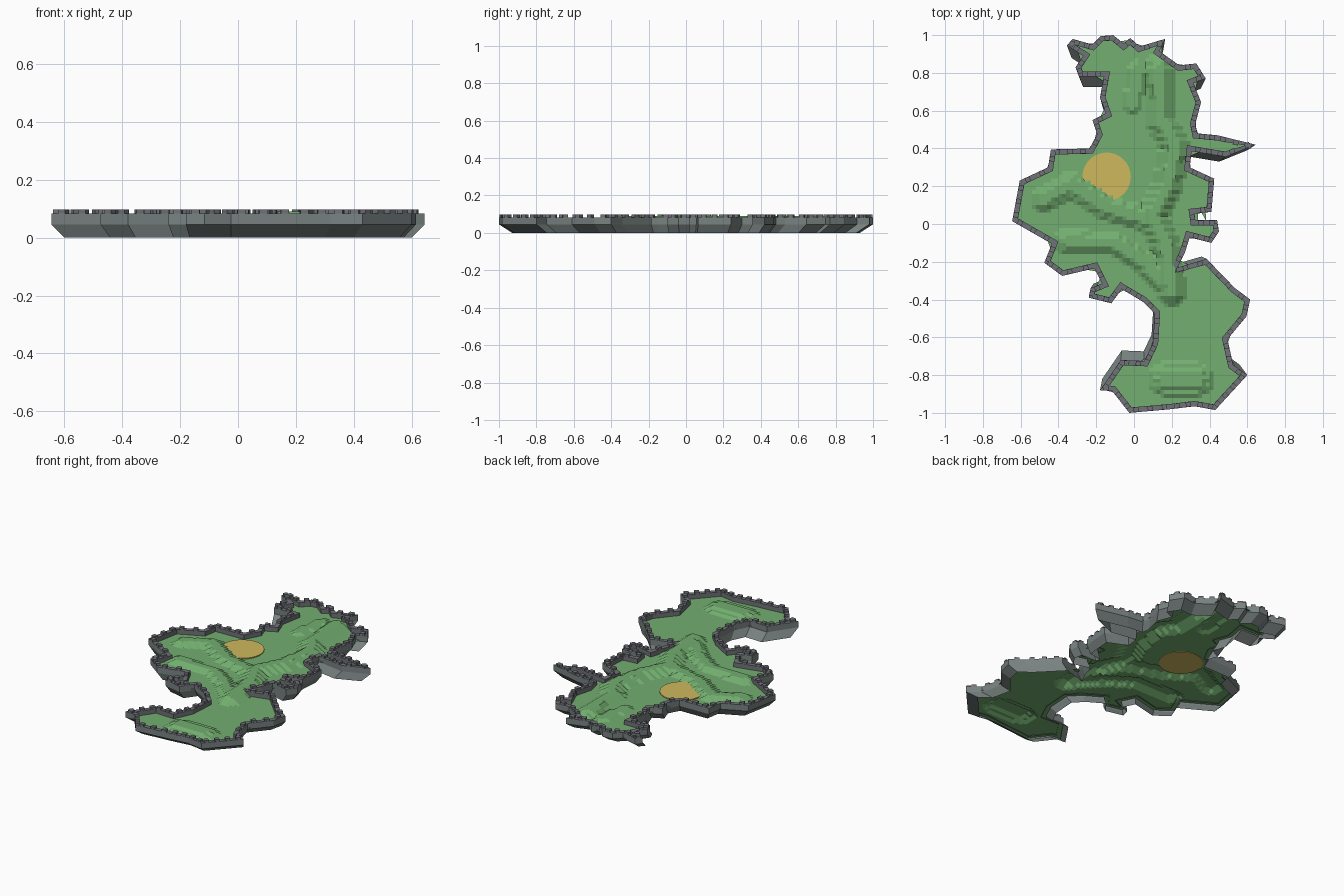
import bpy, bmesh, math
from mathutils import Vector
from mathutils.geometry import intersect_point_line

if "Cube" in bpy.data.objects:
    bpy.data.objects.remove(bpy.data.objects["Cube"])


def material(name, rgb):
    m = bpy.data.materials.new(name)
    m.diffuse_color = (*rgb, 1)
    m.use_nodes = True
    m.node_tree.nodes["Principled BSDF"].inputs["Base Color"].default_value = m.diffuse_color
    return m


GRASS = material("grass_green", (0.17, 0.425, 0.16))
ROCK = material("rock_grey", (0.19, 0.225, 0.22))
STONE = material("wall_grey", (0.165, 0.17, 0.19))
GOLD = material("marker_gold", (0.62, 0.48, 0.11))

# Coast outline, clockwise from the north-west corner
COAST = [Vector(p) for p in [
    (-.355, .945), (-.325, .98), (-.22, .95), (-.175, .995), (-.11, 1.0), (-.055, .955), (-.02, .985),
    (.03, .94), (.165, .98), (.135, .915), (.24, .84), (.33, .85), (.38, .77), (.315, .745),
    (.355, .645), (.325, .53), (.335, .48), (.44, .47), (.645, .42), (.485, .355), (.305, .385),
    (.295, .30), (.425, .24), (.41, .065), (.32, .055), (.325, .02), (.44, .02), (.45, -.04),
    (.41, -.1), (.295, -.07), (.27, -.15), (.23, -.23), (.385, -.185), (.535, -.34), (.615, -.4),
    (.595, -.49), (.495, -.61), (.525, -.745), (.6, -.80), (.43, -.985), (.32, -.965), (.2, -.98),
    (-.025, -1.0), (-.115, -.885), (-.18, -.88), (-.07, -.72), (.055, -.725), (.1, -.63), (.11, -.475),
    (.045, -.41), (-.065, -.345), (-.12, -.42), (-.24, -.39), (-.23, -.34), (-.17, -.315),
    (-.21, -.235), (-.38, -.275), (-.475, -.205), (-.435, -.105), (-.645, .015), (-.605, .23),
    (-.455, .30), (-.44, .395), (-.235, .40), (-.195, .475), (-.22, .55), (-.15, .585),
    (-.18, .67), (-.16, .78), (-.29, .78), (-.31, .83), (-.27, .89)]]
N = len(COAST)

# Hill ridge lines: (half width, peak height, points)
RIDGES = [
    (.06, .013, [(.02, .82), (-.01, .64)]),
    (.08, .036, [(.13, .82), (.14, .55), (.22, .42), (.18, .22), (.1, .04), (.17, -.12), (.2, -.36)]),
    (.07, .025, [(-.48, .13), (-.33, .21), (-.15, .09), (.05, .03)]),
    (.065, .025, [(-.36, -.09), (-.1, -.1), (.05, -.2), (.2, -.36)]),
    (.10, .025, [(.17, -.82), (.33, -.82)]),
]
STEP = .012
LAND = .055


def seg_point(p, a, b):
    q, t = intersect_point_line(p, a, b)
    return a if t <= 0 else b if t >= 1 else Vector(q[:2])


def inside(p):
    hit = False
    for i in range(N):
        a, b = COAST[i - 1], COAST[i]
        if (a.y > p.y) != (b.y > p.y) and p.x < a.x + (p.y - a.y) * (b.x - a.x) / (b.y - a.y):
            hit = not hit
    return hit


def relief(p):
    h = 0
    for w, top, pts in RIDGES:
        for a, b in zip(pts, pts[1:]):
            d = (p - seg_point(p, Vector(a), Vector(b))).length
            h = max(h, top * min(1, max(0, 1.5 * (1 - d / w))))
    return round(h / STEP) * STEP


def make(name, verts, faces, mat, fix=True):
    me = bpy.data.meshes.new(name)
    me.from_pydata(verts, [], faces)
    if fix:
        bm = bmesh.new()
        bm.from_mesh(me)
        bmesh.ops.recalc_face_normals(bm, faces=bm.faces)
        bm.to_mesh(me)
        bm.free()
    me.materials.append(mat)
    ob = bpy.data.objects.new(name, me)
    bpy.context.collection.objects.link(ob)
    return ob


def rings(name, loops, mat):
    """Join loops of N points with quads; faces look outward from the coast."""
    verts = [v for lp in loops for v in lp]
    faces = []
    for r in range(len(loops) - 1):
        for i in range(N):
            j = (i + 1) % N
            faces.append((r * N + j, r * N + i, (r + 1) * N + i, (r + 1) * N + j))
    return make(name, verts, faces, mat, False)


# Terraced land: one sheet, a grid kept inside the coast with edge points pulled onto it
CELL = .02
NX, NY = 66, 102
grid, within = {}, {}
for i in range(NX + 1):
    for j in range(NY + 1):
        p = Vector(((i - NX / 2) * CELL, (j - NY / 2) * CELL))
        grid[i, j], within[i, j] = p, inside(p)
index, verts, faces = {}, [], []
for i in range(NX):
    for j in range(NY):
        corners = [(i, j), (i + 1, j), (i + 1, j + 1), (i, j + 1)]
        if not any(within[c] for c in corners):
            continue
        for c in corners:
            if c not in index:
                p = grid[c]
                z = relief(p)
                if not within[c]:
                    p = min((seg_point(p, COAST[k - 1], COAST[k]) for k in range(N)),
                            key=lambda q: (q - grid[c]).length)
                    z = 0
                index[c] = len(verts)
                verts.append((p.x, p.y, z + LAND))
        faces.append([index[c] for c in corners])
make("land", verts, faces, GRASS, False)


# Mitred inner line of the wall
THICK = .028


def inward(a, b):
    d = (b - a).normalized()
    return Vector((d.y, -d.x))


inner = []
for i in range(N):
    n1 = inward(COAST[i - 1], COAST[i])
    n2 = inward(COAST[i], COAST[(i + 1) % N])
    m = (n1 + n2).normalized()
    inner.append(COAST[i] + m * min(THICK / max(m.dot(n1), .1), THICK * 2))


def level(loop, z, s=1):
    return [(p.x * s, p.y * s, z) for p in loop]


# Cliff flaring out from the base, then the upright wall and its walk
rings("cliff", [level(COAST, 0, .93), level(COAST, .046)], ROCK)
rings("rampart_face", [level(COAST, .046), level(COAST, .0835)], ROCK)
rings("rampart_walk", [level(COAST, .0835), level(inner, .0835), level(inner, .05)], STONE)

# Battlements spaced along every stretch of wall
mv, mf = [], []
for i in range(N):
    a, b = COAST[i], COAST[(i + 1) % N]
    n, length = inward(a, b), (b - a).length
    d = (b - a).normalized()
    count = max(1, round(length / .07))
    for k in range(count):
        c = a + d * (length * (k + .5) / count)
        base = len(mv)
        for z in (.083, .097):
            for s, t in ((-1, 0), (1, 0), (1, 1), (-1, 1)):
                q = c + d * (s * .014) + n * (t * .026 + .001)
                mv.append((q.x, q.y, z))
        mf += [[base + v for v in f] for f in
               ((0, 1, 2, 3), (4, 5, 6, 7), (0, 1, 5, 4), (1, 2, 6, 5), (2, 3, 7, 6), (3, 0, 4, 7))]
make("battlements", mv, mf, STONE)

# Thin round marker lying through the land sheet
bpy.ops.mesh.primitive_cylinder_add(vertices=48, radius=.128, depth=.009, location=(-.145, .25, .0565))
marker = bpy.context.object
marker.name = "round_marker"
marker.data.materials.append(GOLD)
